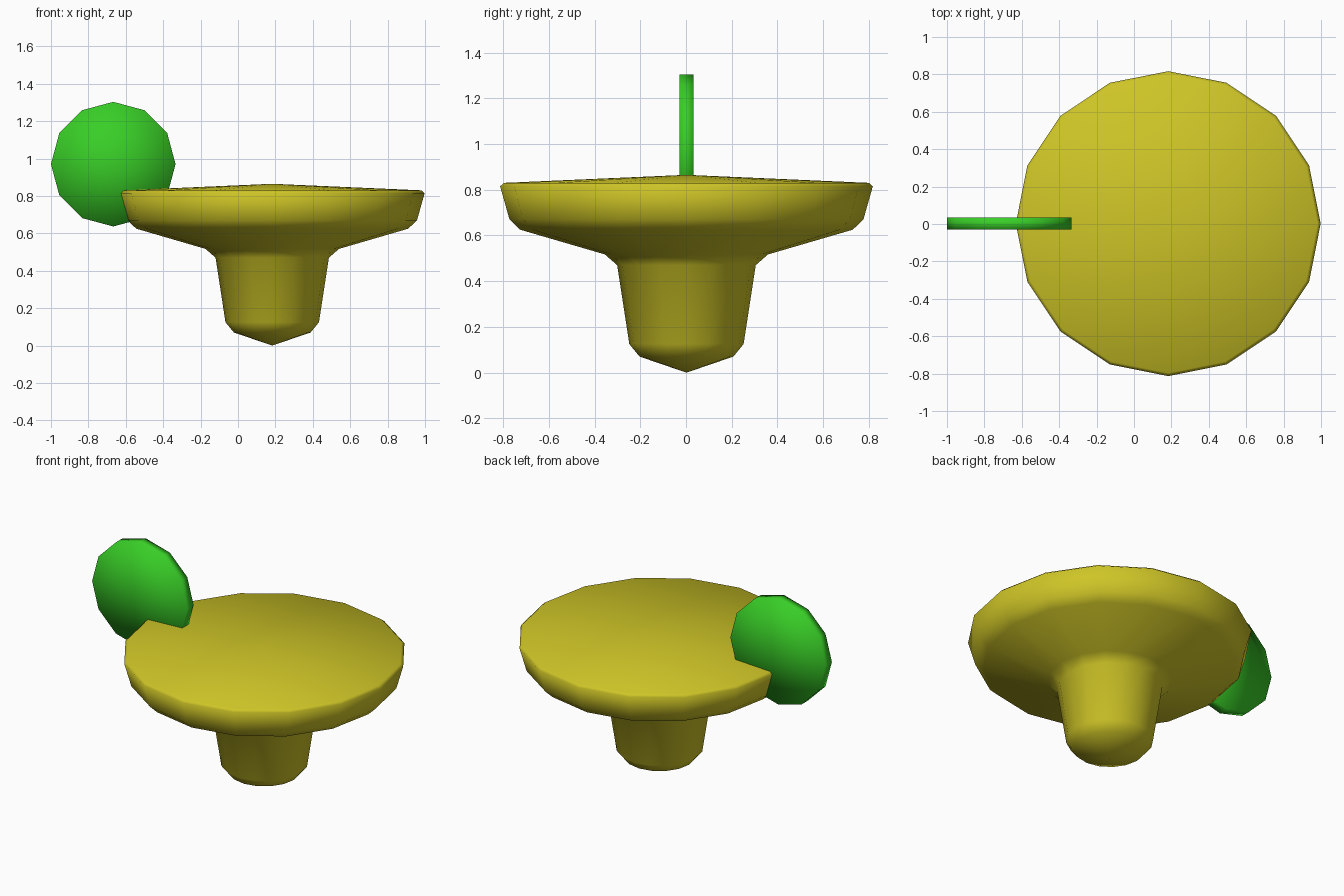
import bpy, bmesh
from math import pi
from mathutils import Matrix

if "Cube" in bpy.data.objects:
    bpy.data.objects.remove(bpy.data.objects["Cube"])


def paint(obj, name, color):
    mat = bpy.data.materials.new(name)
    mat.diffuse_color = color
    mat.use_nodes = True
    mat.node_tree.nodes["Principled BSDF"].inputs["Base Color"].default_value = mat.diffuse_color
    obj.data.materials.append(mat)


def finish(bm, name, location):
    bmesh.ops.recalc_face_normals(bm, faces=bm.faces)
    for f in bm.faces:
        f.smooth = True
    mesh = bpy.data.meshes.new(name)
    bm.to_mesh(mesh)
    bm.free()
    obj = bpy.data.objects.new(name, mesh)
    obj.location = location
    bpy.context.collection.objects.link(obj)
    return obj


def lathe(name, profile, sides, location):
    """Spin an (r, z) profile around z; ends at r = 0 close to a point."""
    bm = bmesh.new()
    verts = [bm.verts.new((r, 0, z)) for r, z in profile]
    edges = [bm.edges.new(pair) for pair in zip(verts, verts[1:])]
    bmesh.ops.spin(bm, geom=verts + edges, cent=(0, 0, 0), axis=(0, 0, 1),
                   angle=2 * pi, steps=sides)
    bmesh.ops.remove_doubles(bm, verts=bm.verts, dist=0.0005)
    return finish(bm, name, location)


# Stem flaring into a wide round top
body = lathe("pedestal_body", [
    (0, 0), (0.205, 0.07), (0.25, 0.125), (0.303, 0.47), (0.357, 0.517),
    (0.727, 0.625), (0.774, 0.67), (0.815, 0.815), (0.798, 0.83), (0, 0.865),
], 16, (0.183, 0.002, 0))
paint(body, "yellow", (0.62, 0.56, 0.02, 1))

# Thin upright disc set into the left rim
bm = bmesh.new()
bmesh.ops.create_cone(bm, cap_ends=True, cap_tris=True, segments=12,
                      radius1=0.333, radius2=0.333, depth=0.063,
                      matrix=Matrix.Rotation(pi / 2, 4, 'X'))
disc = finish(bm, "side_disc", (-0.667, 0.002, 0.97))
paint(disc, "green", (0.04, 0.62, 0.02, 1))
